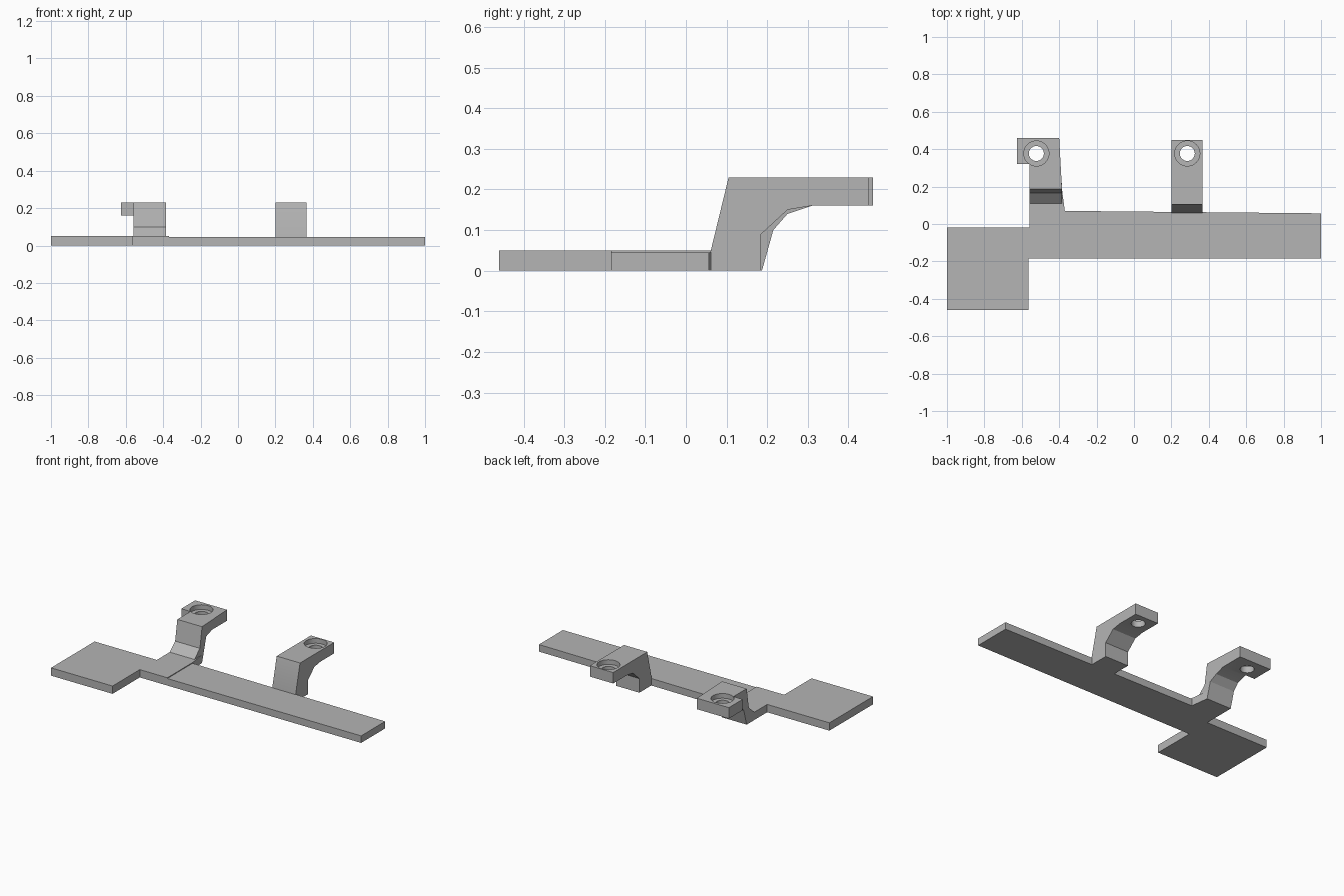
import bpy
import bmesh
from mathutils import Vector

cube = bpy.data.objects.get("Cube")
if cube:
    bpy.data.objects.remove(cube, do_unlink=True)

grey = bpy.data.materials.new("plain_grey")
grey.use_nodes = True
colour = (0.46, 0.46, 0.46, 1.0)
grey.diffuse_color = colour
grey.node_tree.nodes["Principled BSDF"].inputs["Base Color"].default_value = colour


def prism(name, points, extrude):
    """Extrude a closed 3D outline along a vector."""
    bm = bmesh.new()
    face = bm.faces.new([bm.verts.new(p) for p in points])
    top = bmesh.ops.extrude_face_region(bm, geom=[face], use_keep_orig=True)["geom"]
    bmesh.ops.translate(bm, vec=Vector(extrude),
                        verts=[g for g in top if isinstance(g, bmesh.types.BMVert)])
    bmesh.ops.recalc_face_normals(bm, faces=bm.faces)
    mesh = bpy.data.meshes.new(name)
    bm.to_mesh(mesh)
    bm.free()
    mesh.materials.append(grey)
    obj = bpy.data.objects.new(name, mesh)
    bpy.context.collection.objects.link(obj)
    return obj


def plate(name, outline, z, height):
    return prism(name, [(x, y, z) for x, y in outline], (0, 0, height))


def arm(name, profile, x0, x1):
    return prism(name, [(x0, y, z) for y, z in profile], (x1 - x0, 0, 0))


def combine(obj, tool, operation):
    """Apply a boolean and discard the tool."""
    tool.hide_render = True
    mod = obj.modifiers.new("combine", 'BOOLEAN')
    mod.operation = operation
    mod.solver = 'EXACT'
    mod.object = tool
    bpy.context.view_layer.objects.active = obj
    bpy.ops.object.modifier_apply(modifier=mod.name)
    bpy.data.objects.remove(tool, do_unlink=True)


def counterbore(obj, x, y):
    """Through hole with a wider recess at the top."""
    for radius, z in ((0.067, 0.30), (0.04, 0.25)):
        depth = 0.2 if radius > 0.05 else 0.3
        bottom = 0.2 if radius > 0.05 else 0.1
        bpy.ops.mesh.primitive_cylinder_add(vertices=40, radius=radius, depth=depth,
                                            location=(x, y, bottom + depth / 2))
        tool = bpy.context.object
        tool.data.materials.append(grey)
        bpy.context.view_layer.update()
        combine(obj, tool, 'DIFFERENCE')
    bpy.ops.object.select_all(action='DESELECT')
    obj.select_set(True)
    bpy.context.view_layer.objects.active = obj
    bpy.ops.object.shade_smooth_by_angle(angle=0.35)


# Wide end plate with the foot of the right arm
plate("end_plate", [(-1, -0.46), (-0.565, -0.46), (-0.565, -0.185), (-0.37, -0.185),
                    (-0.37, 0.07), (-0.385, 0.187), (-0.56, 0.187), (-0.56, -0.02),
                    (-1, -0.02)], 0, 0.05)

# Long strip, slightly thinner
plate("long_strip", [(-0.37, -0.185), (1, -0.185), (1, 0.057), (-0.37, 0.07)], 0, 0.045)

# Right arm: curved neck widening to the foot, with an ear beside the hole
right_arm = arm("right_arm", [(0.11, 0.05), (0.165, 0.10), (0.187, 0.23), (0.46, 0.23),
                              (0.46, 0.16), (0.31, 0.16), (0.25, 0.14), (0.215, 0.10),
                              (0.187, 0), (0.187, 0.05)], -0.56, -0.40)
for v in right_arm.data.vertices:
    if v.co.x > -0.5 and v.co.y < 0.24:
        v.co.x += 0.015
ear = plate("ear", [(-0.625, 0.32), (-0.5, 0.32), (-0.5, 0.46), (-0.625, 0.46)], 0.16, 0.07)
combine(right_arm, ear, 'UNION')
counterbore(right_arm, -0.522, 0.377)

# Left arm: solid wedge neck
left_arm = arm("left_arm", [(0.06, 0), (0.06, 0.045), (0.105, 0.23), (0.45, 0.23),
                            (0.45, 0.16), (0.31, 0.16), (0.25, 0.15), (0.185, 0.09),
                            (0.185, 0)], 0.20, 0.365)
counterbore(left_arm, 0.285, 0.377)
